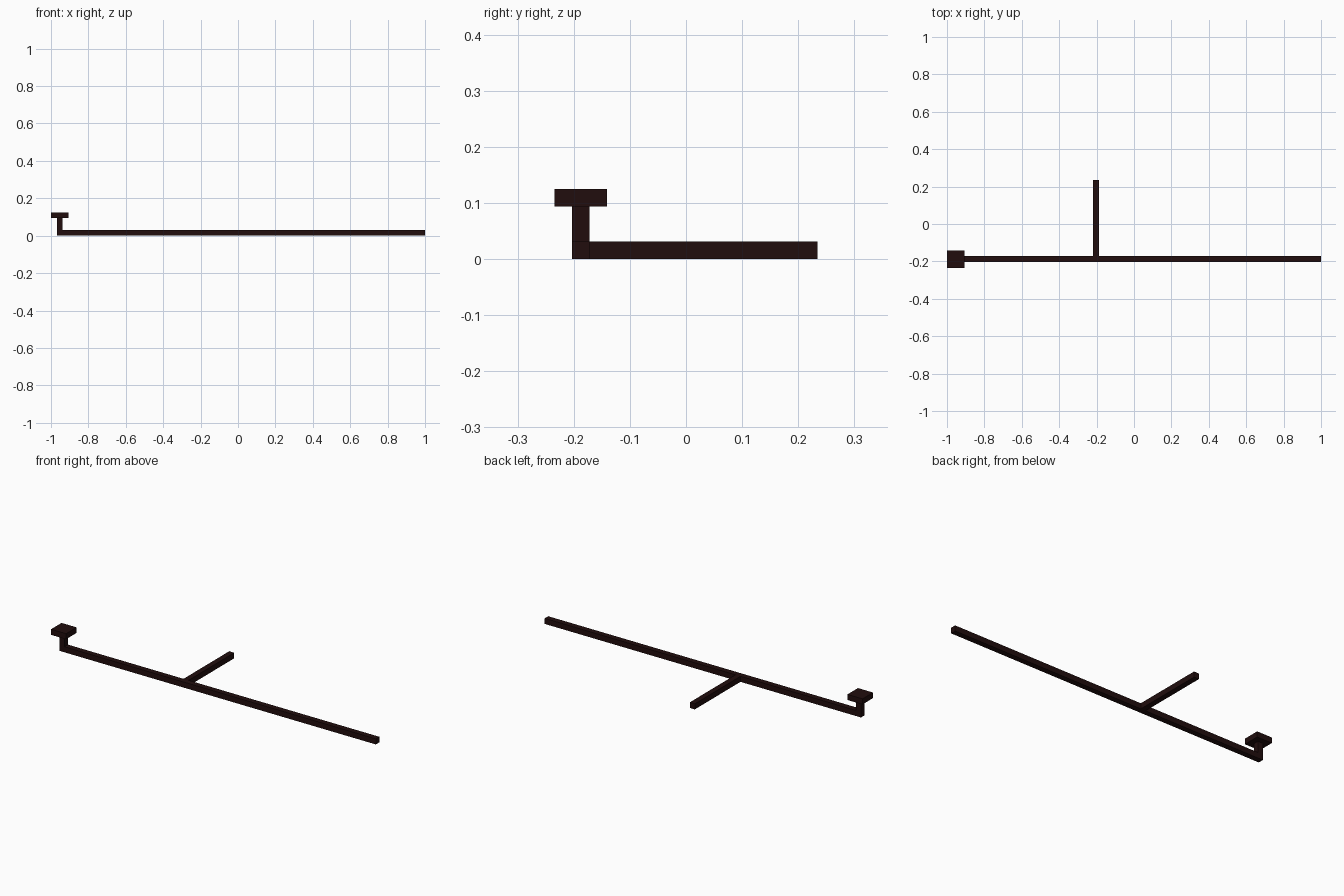
import bpy

if "Cube" in bpy.data.objects:
    bpy.data.objects.remove(bpy.data.objects["Cube"])

U = 1 / 32  # thickness of every bar

mat = bpy.data.materials.new("very dark brown")
mat.diffuse_color = (0.015, 0.004, 0.004, 1)
mat.use_nodes = True
mat.node_tree.nodes["Principled BSDF"].inputs["Base Color"].default_value = mat.diffuse_color


def box(name, x0, x1, y0, y1, z0, z1):
    """Box from its limits, given in bar thicknesses."""
    bpy.ops.mesh.primitive_cube_add(
        size=1, location=((x0 + x1) * U / 2, (y0 + y1) * U / 2, (z0 + z1) * U / 2))
    ob = bpy.context.object
    ob.name = name
    ob.scale = ((x1 - x0) * U, (y1 - y0) * U, (z1 - z0) * U)
    bpy.ops.object.transform_apply(location=False, rotation=False, scale=True)
    ob.data.materials.append(mat)


# long bar along the ground
box("main_bar", -31, 32, -6.5, -5.5, 0, 1)
# side branch towards the back
box("branch_bar", -7, -6, -5.5, 7.5, 0, 1)
# upright at the left end with a square cap
box("end_post", -31, -30, -6.5, -5.5, 1, 3)
box("post_cap", -32, -29, -7.5, -4.5, 3, 4)
